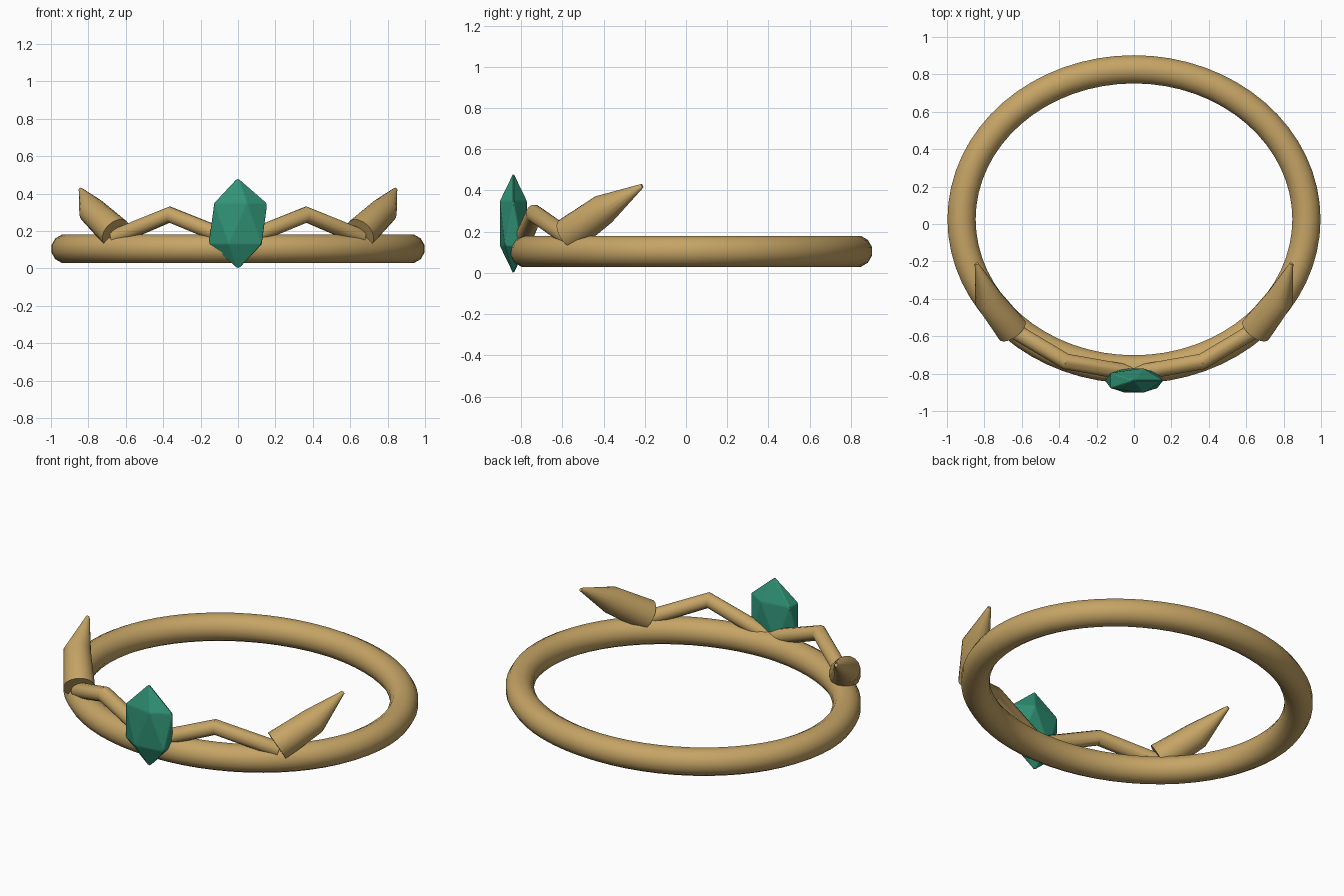
import bpy, bmesh, math
from mathutils import Vector

if "Cube" in bpy.data.objects:
    bpy.data.objects.remove(bpy.data.objects["Cube"])


def material(name, color):
    m = bpy.data.materials.new(name)
    m.diffuse_color = color
    m.use_nodes = True
    m.node_tree.nodes["Principled BSDF"].inputs["Base Color"].default_value = m.diffuse_color
    return m


gold = material("gold", (0.56, 0.37, 0.13, 1))
green = material("green_gem", (0.03, 0.29, 0.18, 1))


def finish(bm, name, mat, smooth=None):
    bmesh.ops.recalc_face_normals(bm, faces=bm.faces)
    me = bpy.data.meshes.new(name)
    bm.to_mesh(me)
    bm.free()
    me.materials.append(mat)
    ob = bpy.data.objects.new(name, me)
    bpy.context.collection.objects.link(ob)
    if smooth:
        bpy.ops.object.select_all(action='DESELECT')
        bpy.context.view_layer.objects.active = ob
        ob.select_set(True)
        bpy.ops.object.shade_smooth_by_angle(angle=math.radians(smooth))
    return ob


def sweep(name, points, radii, sides, closed=False, smooth=40):
    """Round tube through points, with a radius at each point."""
    bm = bmesh.new()
    pts = [Vector(p) for p in points]
    n = len(pts)
    rings = []
    for i, p in enumerate(pts):
        a = pts[i - 1] if (i or closed) else p
        b = pts[(i + 1) % n] if (i < n - 1 or closed) else p
        t = ((p - a).normalized() + (b - p).normalized()).normalized()
        side = t.cross(Vector((0, 0, 1))).normalized()
        up = side.cross(t)
        ring = []
        for k in range(sides):
            ang = math.tau * (k + 0.5) / sides
            ring.append(bm.verts.new(p + radii[i] * (side * math.cos(ang) + up * math.sin(ang))))
        rings.append(ring)
    for i in range(n if closed else n - 1):
        r0, r1 = rings[i], rings[(i + 1) % n]
        for k in range(sides):
            j = (k + 1) % sides
            bm.faces.new((r0[k], r0[j], r1[j], r1[k]))
    if not closed:
        bm.faces.new(rings[0])
        bm.faces.new(rings[-1])
    return finish(bm, name, gold, smooth)


# Oval band
N = 64
band = [(0.922 * math.cos(math.tau * i / N), 0.025 + 0.802 * math.sin(math.tau * i / N), 0.105)
        for i in range(N)]
sweep("band", band, [0.078] * N, 12, closed=True, smooth=60)

# Zigzag stems and pointed leaves, mirrored left and right
for label, s in (("right", 1), ("left", -1)):
    stem = [(0, -0.80, 0.14), (0.365, -0.735, 0.288), (0.66, -0.56, 0.165)]
    sweep("stem_" + label, [(s * x, y, z) for x, y, z in stem], [0.044] * 3, 12)
    leaf = [(0.653, -0.565, 0.187), (0.78, -0.40, 0.308), (0.842, -0.212, 0.423)]
    sweep("leaf_" + label, [(s * x, y, z) for x, y, z in leaf], [0.087, 0.075, 0.010], 16)

# Faceted gem: stretched icosahedron with slightly softened edges
bm = bmesh.new()
bmesh.ops.create_icosphere(bm, subdivisions=1, radius=1)
for v in bm.verts:
    v.co = Vector((v.co.x * 0.175, v.co.y * 0.077 - 0.837, v.co.z * 0.245 + 0.24))
gem = finish(bm, "gem", green)
bev = gem.modifiers.new("soft_edges", 'BEVEL')
bev.width = 0.004
bev.segments = 1
bev.limit_method = 'NONE'
